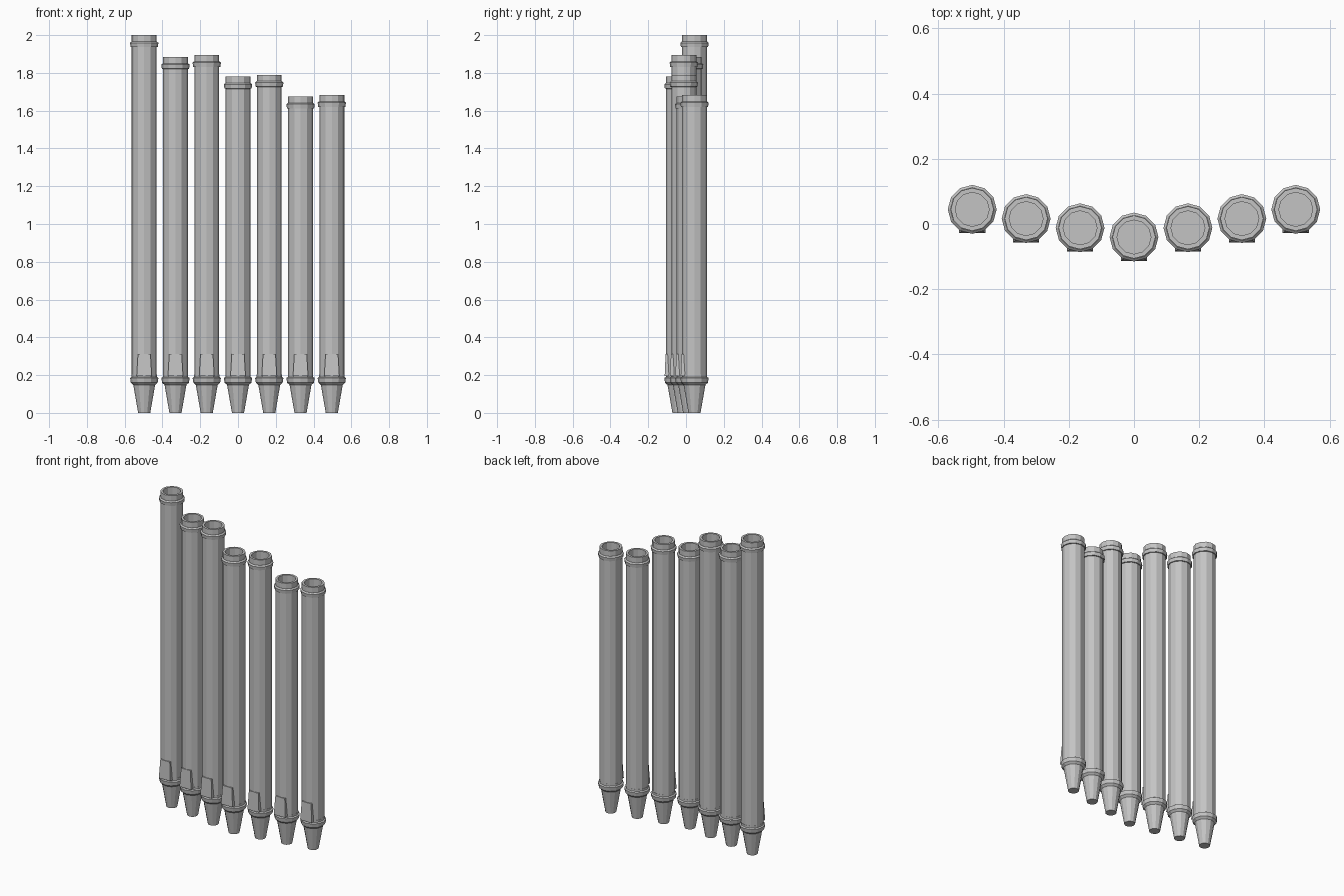
import bpy
import bmesh
from math import cos, sin, tau

SIDES = 12
RADIUS = 0.066
SPACING = 0.1655
HEIGHTS = [2.0, 1.885, 1.895, 1.78, 1.79, 1.675, 1.683]

if "Cube" in bpy.data.objects:
    bpy.data.objects.remove(bpy.data.objects["Cube"])

metal = bpy.data.materials.new("grey_metal")
metal.use_nodes = True
GREY = (0.55, 0.55, 0.55, 1)
metal.diffuse_color = GREY
metal.node_tree.nodes["Principled BSDF"].inputs["Base Color"].default_value = GREY


def finish(name, bm, location):
    """Turn a bmesh into a flat-shaded grey object."""
    bmesh.ops.recalc_face_normals(bm, faces=bm.faces)
    mesh = bpy.data.meshes.new(name)
    bm.to_mesh(mesh)
    bm.free()
    mesh.materials.append(metal)
    obj = bpy.data.objects.new(name, mesh)
    obj.location = location
    bpy.context.collection.objects.link(obj)


def lathe(name, profile, location, closed=False):
    """Revolve (radius, z) points; cap the ends, or join them into a ring."""
    bm = bmesh.new()
    rings = [[bm.verts.new((r * cos(tau * k / SIDES), r * sin(tau * k / SIDES), z))
              for k in range(SIDES)] for r, z in profile]
    pairs = list(zip(rings, rings[1:]))
    if closed:
        pairs.append((rings[-1], rings[0]))
    else:
        bm.faces.new(rings[0])
        bm.faces.new(rings[-1])
    for low, high in pairs:
        for k in range(SIDES):
            n = (k + 1) % SIDES
            bm.faces.new((low[k], low[n], high[n], high[k]))
    finish(name, bm, location)


def mouth_plate(name, location):
    """Tapered plate that leans out slightly towards its lower edge."""
    bm = bmesh.new()
    loops = []
    for half, front, z in ((0.04, -0.073, 0.195), (0.033, -0.068, 0.313)):
        loops.append([bm.verts.new(p) for p in (
            (-half, front, z), (half, front, z), (half, -0.045, z), (-half, -0.045, z))])
    low, high = loops
    bm.faces.new(low)
    bm.faces.new(high)
    for k in range(4):
        n = (k + 1) % 4
        bm.faces.new((low[k], low[n], high[n], high[k]))
    finish(name, bm, location)


# Row of pipes in a shallow V, the middle one furthest forward
for i, top in enumerate(HEIGHTS):
    step = i - 3
    place = (step * SPACING, -0.04 + abs(step) * 0.0283, 0)
    n = i + 1
    # Tapered foot
    lathe(f"foot_{n}", [(0.032, 0), (0.06, 0.16)], place)
    # Hollow pipe body
    lathe(f"pipe_{n}", [(RADIUS, 0.16), (RADIUS, top), (0.052, top), (0.052, top - 0.15)], place)
    # Collars above the foot and below the rim
    lathe(f"lower_collar_{n}", [(0.057, 0.147), (0.071, 0.16), (0.075, 0.185),
                                (0.067, 0.19), (0.067, 0.203), (0.057, 0.203)], place, True)
    lathe(f"upper_collar_{n}", [(0.06, top - 0.065), (0.072, top - 0.063),
                                (0.075, top - 0.041), (0.067, top - 0.034),
                                (0.06, top - 0.034)], place, True)
    # Front mouth
    mouth_plate(f"mouth_{n}", place)
